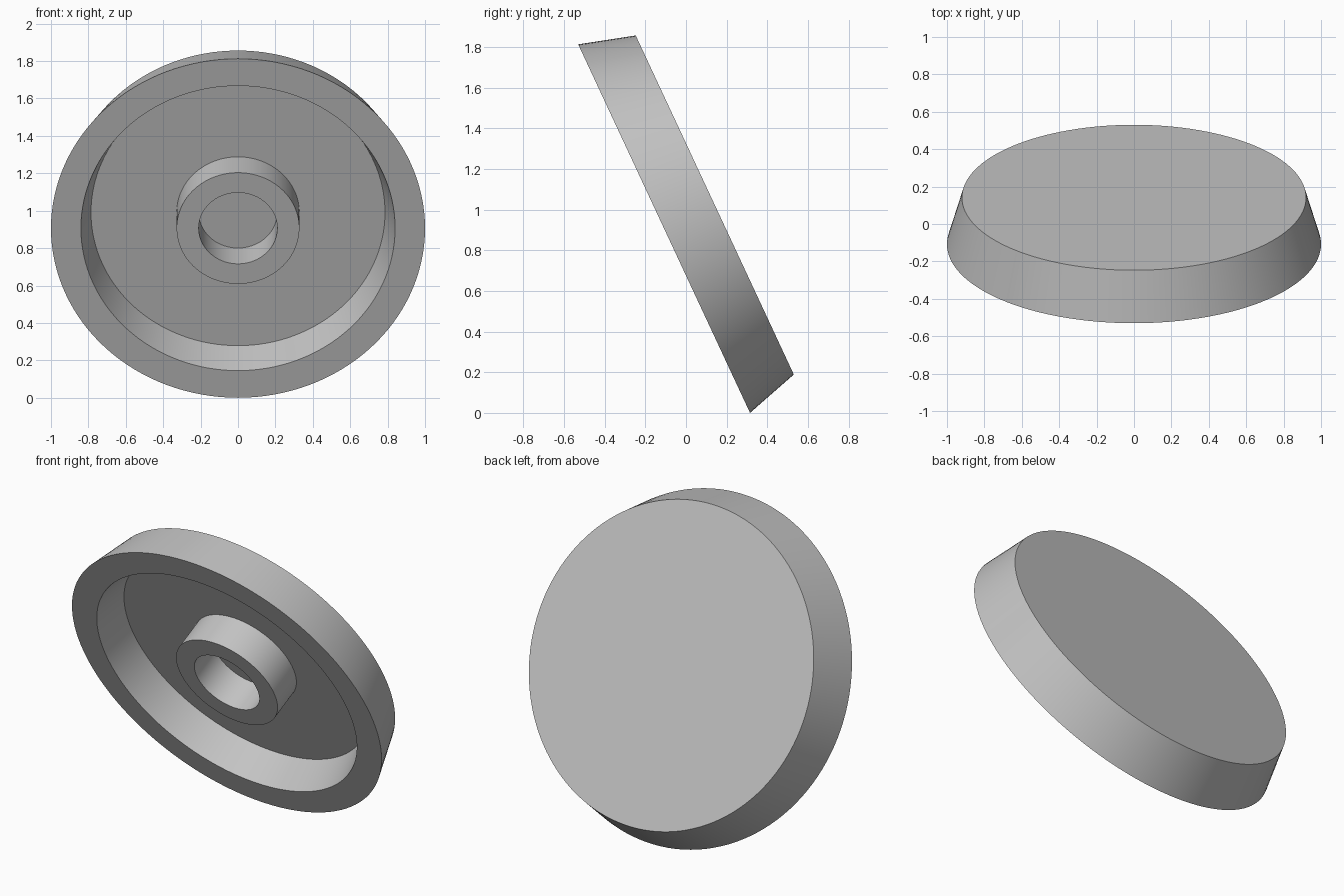
import bpy
import bmesh
from math import radians, sin, cos, tau
from mathutils import Matrix

cube = bpy.data.objects.get("Cube")
if cube:
    bpy.data.objects.remove(cube, do_unlink=True)

# Material
grey = bpy.data.materials.new("plain grey")
grey.use_nodes = True
colour = (0.55, 0.55, 0.55, 1)
grey.diffuse_color = colour
grey.node_tree.nodes["Principled BSDF"].inputs["Base Color"].default_value = colour

TILT = radians(25)
THICKNESS = 0.275
FLOOR = 0.2
BACK_RADIUS = 0.92


def lathe(name, profile, segments=128):
    """Revolve (radius, depth) points about the local z axis."""
    bm = bmesh.new()
    verts = [bm.verts.new((r, 0, d)) for r, d in profile]
    edges = [bm.edges.new(pair) for pair in zip(verts, verts[1:])]
    bmesh.ops.spin(bm, geom=verts + edges, cent=(0, 0, 0), axis=(0, 0, 1),
                   angle=tau, steps=segments, use_duplicate=False)
    bmesh.ops.remove_doubles(bm, verts=bm.verts, dist=0.0001)
    bmesh.ops.recalc_face_normals(bm, faces=bm.faces)
    mesh = bpy.data.meshes.new(name)
    # Lean the front face downwards, standing on its lower rim
    y = -(THICKNESS * cos(TILT) + (BACK_RADIUS - 1) * sin(TILT)) / 2
    bm.transform(Matrix.Translation((0, y, cos(TILT)))
                 @ Matrix.Rotation(TILT - radians(90), 4, "X"))
    bm.to_mesh(mesh)
    bm.free()
    mesh.materials.append(grey)
    obj = bpy.data.objects.new(name, mesh)
    bpy.context.collection.objects.link(obj)
    bpy.ops.object.select_all(action="DESELECT")
    obj.select_set(True)
    bpy.context.view_layer.objects.active = obj
    bpy.ops.object.shade_smooth_by_angle(angle=radians(30))
    return obj


# Recessed disc with tapered walls and a hollow centre hub
lathe("recessed_disc_with_hub", [
    (0, FLOOR), (0.21, FLOOR),            # hub bore floor
    (0.21, 0), (0.328, 0),                # hub front ring
    (0.328, FLOOR), (0.786, FLOOR),       # recess floor
    (0.84, 0), (1, 0),                    # front rim
    (BACK_RADIUS, THICKNESS), (0, THICKNESS),  # tapered side and back
])
